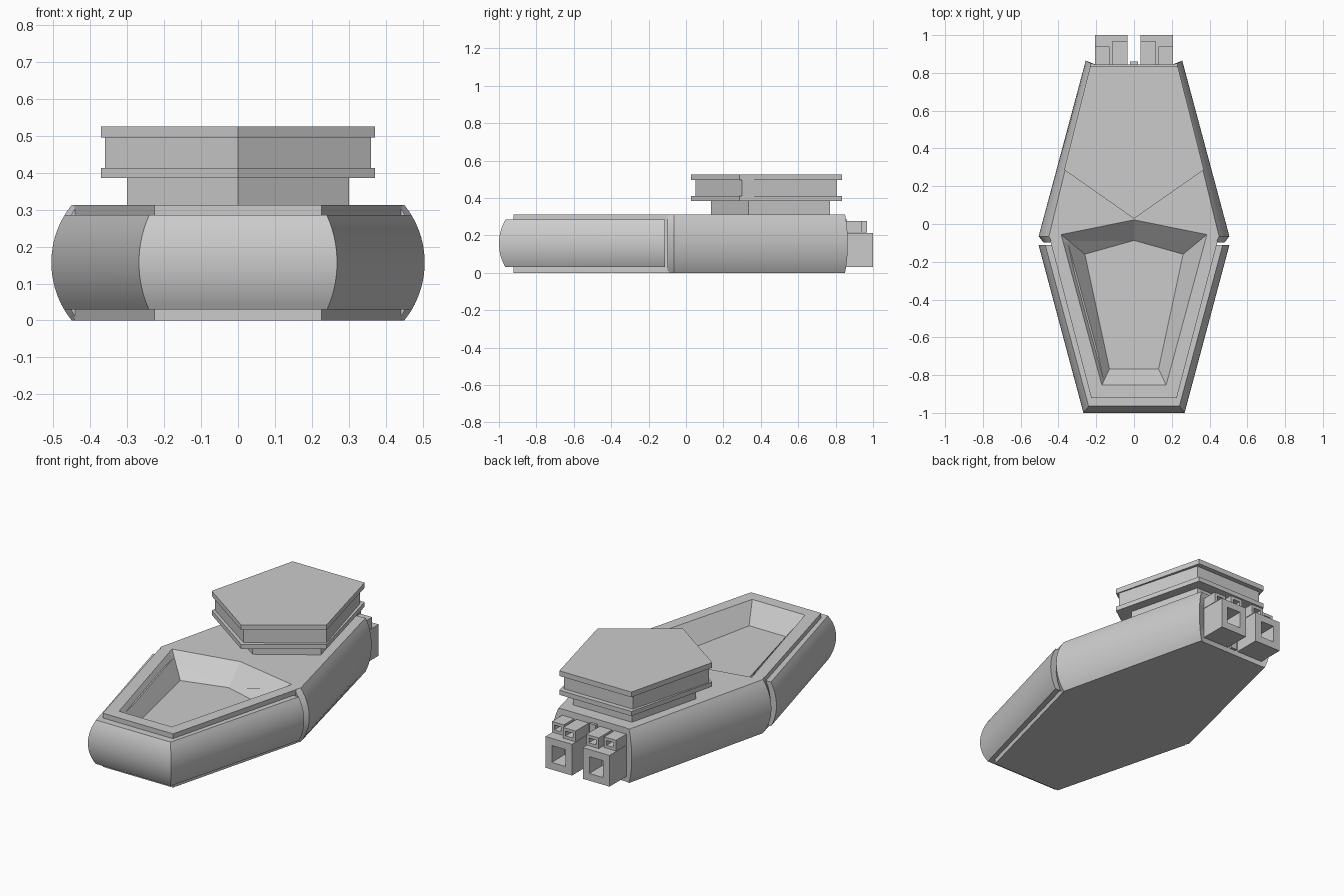
import bpy, bmesh, math

if "Cube" in bpy.data.objects:
    bpy.data.objects.remove(bpy.data.objects["Cube"])

H = 0.313      # hull height
BULGE = 0.055  # how far the sides swell at mid height


def loft(name, rings, smooth=False):
    """Skin a list of equal-length rings and cap both ends."""
    bm = bmesh.new()
    vs = [[bm.verts.new(p) for p in r] for r in rings]
    n = len(rings[0])
    for a, b in zip(vs, vs[1:]):
        for i in range(n):
            j = (i + 1) % n
            bm.faces.new((a[i], a[j], b[j], b[i]))
    bm.faces.new(vs[0][::-1])
    bm.faces.new(vs[-1])
    bmesh.ops.recalc_face_normals(bm, faces=bm.faces)
    me = bpy.data.meshes.new(name)
    bm.to_mesh(me)
    bm.free()
    ob = bpy.data.objects.new(name, me)
    bpy.context.collection.objects.link(ob)
    if smooth:
        activate(ob)
        bpy.ops.object.shade_smooth_by_angle(angle=math.radians(20))
    return ob


def activate(ob):
    bpy.ops.object.select_all(action='DESELECT')
    ob.select_set(True)
    bpy.context.view_layer.objects.active = ob


def outline(right, z):
    """Mirror a right-hand outline (front to back) into a closed ring."""
    pts = list(right) + [(-x, y) for x, y in reversed(right) if x > 0]
    return [(x, y, z) for x, y in pts]


def prism(name, right, z0, z1):
    return loft(name, [outline(right, z0), outline(right, z1)])


def swell(z):
    """Circular-arc swelling of the hull side at height z."""
    h = H / 2
    r = (h * h + BULGE * BULGE) / (2 * BULGE)
    return math.sqrt(r * r - (z - h) ** 2) - (r - BULGE)


def levels(z0, z1, n=14):
    return [z0 + (z1 - z0) * i / n for i in range(n + 1)]


# rear hull with swollen sides and a flat stern
def rear(b):
    return [(0.435 + 0.8 * b, -0.098), (0.45 + b, -0.065),
            (0.228 + 0.5 * b, 0.85 + 0.27 * b), (0.205, 0.845)]


rear_hull = loft("rear_hull", [outline(rear(swell(z)), z) for z in levels(0, H)], True)


# front bumper shell wrapped around the bow
def bow(b):
    return [(0.225 + 0.78 * b, -0.945 - b), (0.45 + b, -0.112)]


bumper = loft("front_bumper", [outline(bow(swell(z)), z) for z in levels(0.03, 0.285)], True)

# straight deck core inside the bumper
core = prism("front_core", [(0.226, -0.922), (0.443, -0.09)], 0, H)

# sunken pit cut through deck, bumper shell and rear hull
pit_top = [(0.17, -0.853), (0.386, -0.056), (0, 0.022)]
pit_floor = [(0.13, -0.767), (0.26, -0.16), (0, -0.087)]
cutter = loft("pit_cutter", [outline(pit_floor, H - 0.11), outline(pit_top, H),
                             outline(pit_top, H + 0.1)])
cutter.hide_render = True
for ob in (rear_hull, bumper, core):
    m = ob.modifiers.new("pit", 'BOOLEAN')
    m.operation = 'DIFFERENCE'
    m.solver = 'EXACT'
    m.object = cutter
    activate(ob)
    bpy.ops.object.modifier_apply(modifier=m.name)
bpy.data.objects.remove(cutter)

# turret: neck, two overhanging plates and the block between them
plate = [(0, 0.028), (0.37, 0.287), (0.232, 0.835)]
prism("turret_neck", [(0, 0.135), (0.30, 0.335), (0.19, 0.77)], H - 0.01, 0.39)
prism("turret_lower_plate", plate, 0.385, 0.412)
prism("turret_block", [(0, 0.052), (0.36, 0.30), (0.222, 0.807)], 0.41, 0.497)
prism("turret_upper_plate", plate, 0.495, 0.525)


# square tubes, open at the back
def tube(name, x0, x1, z0, z1, y1, wall, depth):
    def rect(y, d):
        return [(x0 + d, y, z0 + d), (x1 - d, y, z0 + d),
                (x1 - d, y, z1 - d), (x0 + d, y, z1 - d)]
    loft(name, [rect(0.835, 0), rect(y1, 0), rect(y1, wall), rect(y1 - depth, wall + 0.005)])


for s, side in ((1, "right"), (-1, "left")):
    def span(a, b):
        return sorted((s * a, s * b))
    tube(side + "_exhaust", *span(0.035, 0.207), 0.03, 0.212, 1.0, 0.042, 0.11)
    tube(side + "_inner_pipe", *span(0.035, 0.115), 0.215, 0.277, 0.968, 0.017, 0.07)
    tube(side + "_outer_pipe", *span(0.13, 0.207), 0.215, 0.277, 0.94, 0.017, 0.06)

# stern rib between the exhausts
prism("stern_rib", [(0.02, 0.84), (0.02, 0.86)], 0.03, 0.285)
